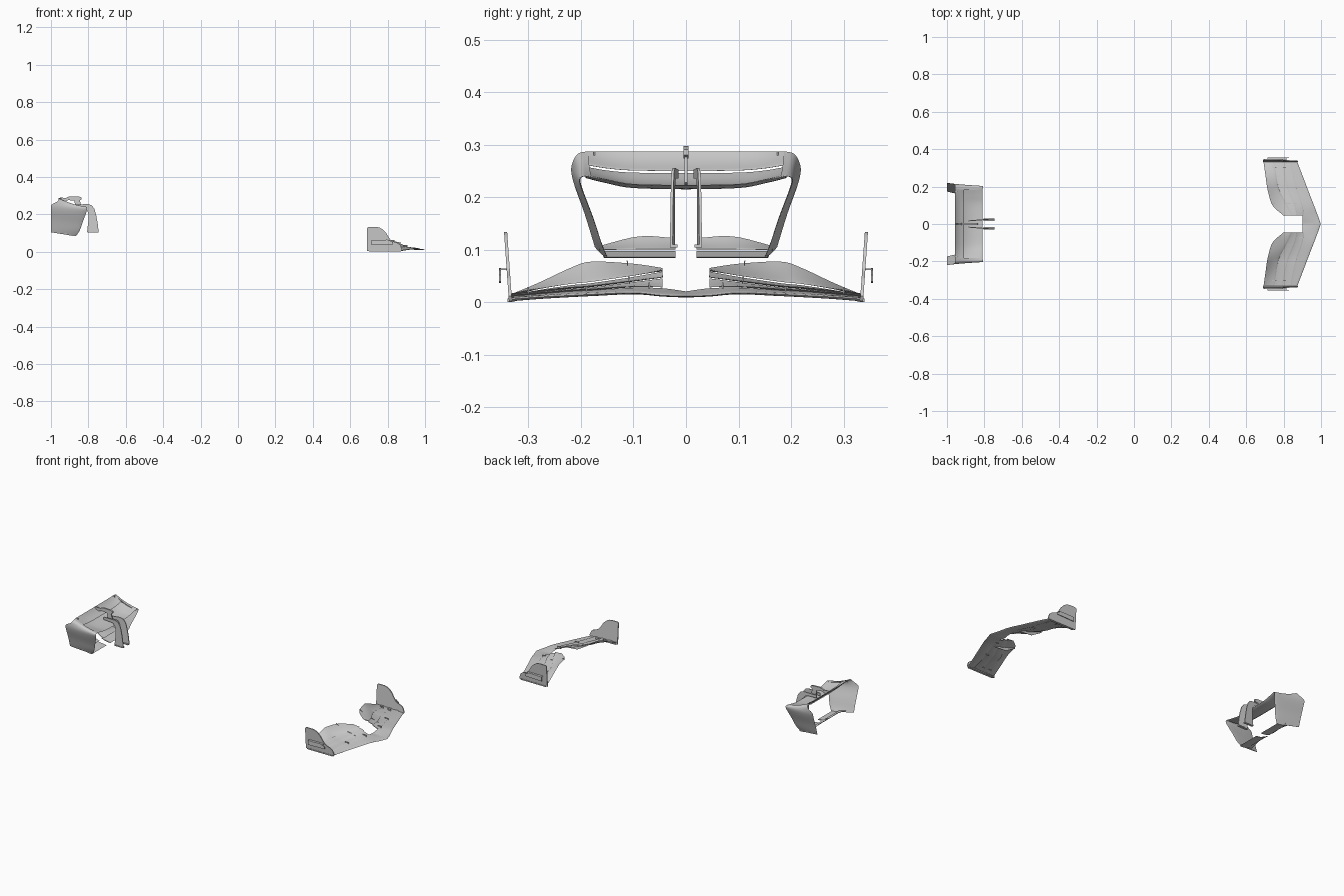
import bpy, bmesh, math
from mathutils import Vector


def finish(name, bm, mirror=True):
    bmesh.ops.recalc_face_normals(bm, faces=bm.faces)
    me = bpy.data.meshes.new(name)
    bm.to_mesh(me)
    bm.free()
    ob = bpy.data.objects.new(name, me)
    bpy.context.collection.objects.link(ob)
    if mirror:
        m = ob.modifiers.new("mirror", 'MIRROR')
        m.use_axis = (False, True, False)
        m.merge_threshold = 0.0005
    bpy.ops.object.select_all(action='DESELECT')
    ob.select_set(True)
    bpy.context.view_layer.objects.active = ob
    bpy.ops.object.shade_smooth_by_angle(angle=math.radians(40))
    return ob


def smooth(pts, n=5):
    """Catmull-Rom curve through tuples of any length."""
    p = [Vector(q) for q in pts]
    p = [2 * p[0] - p[1]] + p + [2 * p[-1] - p[-2]]
    out = []
    for i in range(1, len(p) - 2):
        a, b, c, d = p[i - 1:i + 3]
        for k in range(n):
            t = k / n
            out.append(0.5 * (2 * b + (c - a) * t + (2 * a - 5 * b + 4 * c - d) * t ** 2
                              + (3 * b - a - 3 * c + d) * t ** 3))
    return out + [p[-2]]


def wing(name, stations, thick=0.006, n=8):
    """Loft an aerofoil; each station is leading point, trailing point, sag."""
    les = smooth([s[0] for s in stations])
    tes = smooth([s[1] for s in stations])
    sags = [v[0] for v in smooth([(s[2], 0) for s in stations])]
    mids = [(a + b) / 2 for a, b in zip(les, tes)]
    ts = [i / n for i in range(n + 1)]
    bm = bmesh.new()
    rings = []
    for i, (a, b) in enumerate(zip(les, tes)):
        tan = mids[min(i + 1, len(mids) - 1)] - mids[max(i - 1, 0)]
        if abs(a.y) < 1e-6:
            tan = Vector((0, 1, 0))
        up = tan.cross(b - a).normalized()
        ring = []
        for side, seq in ((1, ts), (-1, ts[-2:0:-1])):
            for t in seq:
                u = t ** 1.6
                h = thick * (1.5 * math.sqrt(u) * (1 - u) + 0.12 * u)
                ring.append(bm.verts.new(a.lerp(b, u) + up * (side * h - 4 * sags[i] * u * (1 - u))))
        rings.append(ring)
    for r, s in zip(rings, rings[1:]):
        for k in range(len(r)):
            j = (k + 1) % len(r)
            bm.faces.new((r[k], r[j], s[j], s[k]))
    if les[0].y > 1e-4:
        bm.faces.new(rings[0])
    bm.faces.new(rings[-1])
    return finish(name, bm)


def plate(name, outline, yfun, thick, mirror=True):
    """Extrude an x-z outline along y; yfun leans it."""
    bm = bmesh.new()
    rows = [[bm.verts.new((x, yfun(x, z) + s * thick / 2, z)) for x, z in outline] for s in (-1, 1)]
    bm.faces.new(rows[0])
    bm.faces.new(rows[1])
    for k in range(len(outline)):
        j = (k + 1) % len(outline)
        bm.faces.new((rows[0][k], rows[0][j], rows[1][j], rows[1][k]))
    return finish(name, bm, mirror)


def box(name, x0, x1, y, z0, z1, thick, mirror=True):
    return plate(name, [(x0, z0), (x1, z0), (x1, z1), (x0, z1)], lambda x, z: y, thick, mirror)


# ---- front wing: y, then x and z of the five element boundaries ----
ROWS = [
    (0.045, (.983, .900, .865, .835, .800), (.013, .026, .045, .058, .065)),
    (0.10, (.962, .893, .853, .812, .740), (.018, .027, .038, .048, .073)),
    (0.18, (.931, .865, .820, .770, .715), (.015, .022, .028, .036, .077)),
    (0.22, (.916, .855, .810, .760, .708), (.013, .020, .025, .032, .065)),
    (0.28, (.893, .842, .795, .750, .700), (.010, .015, .019, .023, .037)),
    (0.335, (.872, .832, .785, .740, .692), (.006, .010, .012, .013, .014)),
]
main = [((.998, 0, .012), (.900, 0, .020), .002)]
main += [((x[0], y, z[0]), (x[1], y, z[1]), .002) for y, x, z in ROWS]
wing("front_main_plane", main, 0.006)
for i in (1, 2, 3):
    wing("front_flap_%d" % i,
         [((x[i] + .007, y, z[i] + .003), (x[i + 1], y, z[i + 1]), .002) for y, x, z in ROWS], 0.003)

# front endplates with a turned-out fin and foot
lean = lambda x, z: 0.334 + 0.07 * z
plate("front_endplate", [(.69, .004), (.69, .128), (.697, .134), (.738, .134), (.757, .130), (.775, .119),
                         (.79, .104), (.803, .083), (.815, .066), (.83, .055), (.855, .047), (.868, .036),
                         (.877, .012), (.872, .002), (.80, .001)], lean, 0.006)
plate("endplate_fin", [(.715, .037), (.715, .063), (.80, .065), (.828, .052), (.828, .040)],
      lambda x, z: 0.354, 0.003)
box("endplate_fin_shelf", .715, .815, .347, .061, .064, .016)
box("endplate_foot", .70, .868, .333, .001, .007, .014)

# flap adjusters and slot brackets
plate("flap_adjuster", [(.735, .068), (.735, .080), (.76, .064), (.83, .045), (.875, .032), (.875, .024), (.80, .030)],
      lambda x, z: .104 + .1 * z, .002)
for k, y, x, z in ((1, .30, .80, .017), (2, .30, .75, .02), (3, .19, .86, .021), (4, .07, .895, .029)):
    box("slot_bracket_%d" % k, x - .012, x + .012, y, z - .004, z + .009, .003)

# ---- rear wing main plane and flap ----
wing("rear_main_plane", [((-.81, 0, .222), (-.922, 0, .245), .012),
                         ((-.81, .10, .224), (-.922, .10, .246), .011),
                         ((-.81, .15, .232), (-.922, .15, .250), .008),
                         ((-.81, .19, .240), (-.922, .19, .257), .005)], 0.007)
wing("rear_flap", [((-.908, 0, .250), (-.957, 0, .287), .005),
                   ((-.908, .10, .251), (-.957, .10, .287), .005),
                   ((-.908, .15, .255), (-.957, .15, .287), .004),
                   ((-.908, .192, .262), (-.957, .192, .287), .002)], 0.004)

# rolled wing tip flowing into the twisted rear endplate
wing("rear_endplate", [((-.81, .180, .238), (-.957, .187, .287), .008),
                       ((-.808, .194, .240), (-.957, .204, .283), .008),
                       ((-.807, .202, .235), (-.965, .214, .270), .006),
                       ((-.808, .201, .224), (-.998, .218, .250), .002),
                       ((-.815, .192, .200), (-1.0, .211, .220), 0),
                       ((-.832, .175, .155), (-1.0, .193, .170), 0),
                       ((-.846, .162, .115), (-1.0, .179, .125), 0),
                       ((-.866, .150, .085), (-1.0, .173, .105), 0)], 0.004)

# beam wing, two elements per side
wing("beam_wing_lower", [((-.865, .020, .086), (-.925, .020, .097), .002),
                         ((-.865, .09, .086), (-.925, .09, .097), .002),
                         ((-.865, .155, .086), (-.925, .160, .097), .002)], 0.004)
wing("beam_wing_upper", [((-.912, .020, .101), (-.955, .022, .122), .003),
                         ((-.912, .09, .101), (-.955, .09, .125), .003),
                         ((-.912, .165, .100), (-.955, .168, .106), .001)], 0.003)

# swan-neck pylons
plate("swan_neck_pylon", [(-.745, .106), (-.750, .150), (-.758, .195), (-.768, .230), (-.782, .249), (-.805, .256),
                          (-.840, .254), (-.885, .252), (-.885, .236), (-.840, .236), (-.818, .234), (-.806, .222),
                          (-.800, .200), (-.800, .165), (-.807, .106)],
      lambda x, z: .0235 + .08 * (x + .80), .005)
box("pylon_foot", -.805, -.747, .0235, .104, .110, .014)

# flap actuator pod, leg and link
plate("actuator_pod", [(-.925, .283), (-.912, .294), (-.89, .297), (-.85, .296), (-.836, .291), (-.836, .280),
                       (-.85, .274), (-.90, .276)], lambda x, z: 0, .010, False)
plate("actuator_leg", [(-.875, .280), (-.846, .280), (-.835, .228), (-.868, .222)], lambda x, z: 0, .006, False)
plate("actuator_link", [(-.957, .282), (-.95, .290), (-.905, .288), (-.905, .278), (-.93, .268)],
      lambda x, z: 0, .005, False)
box("flap_tab", -.960, -.945, .175, .277, .287, .003)
